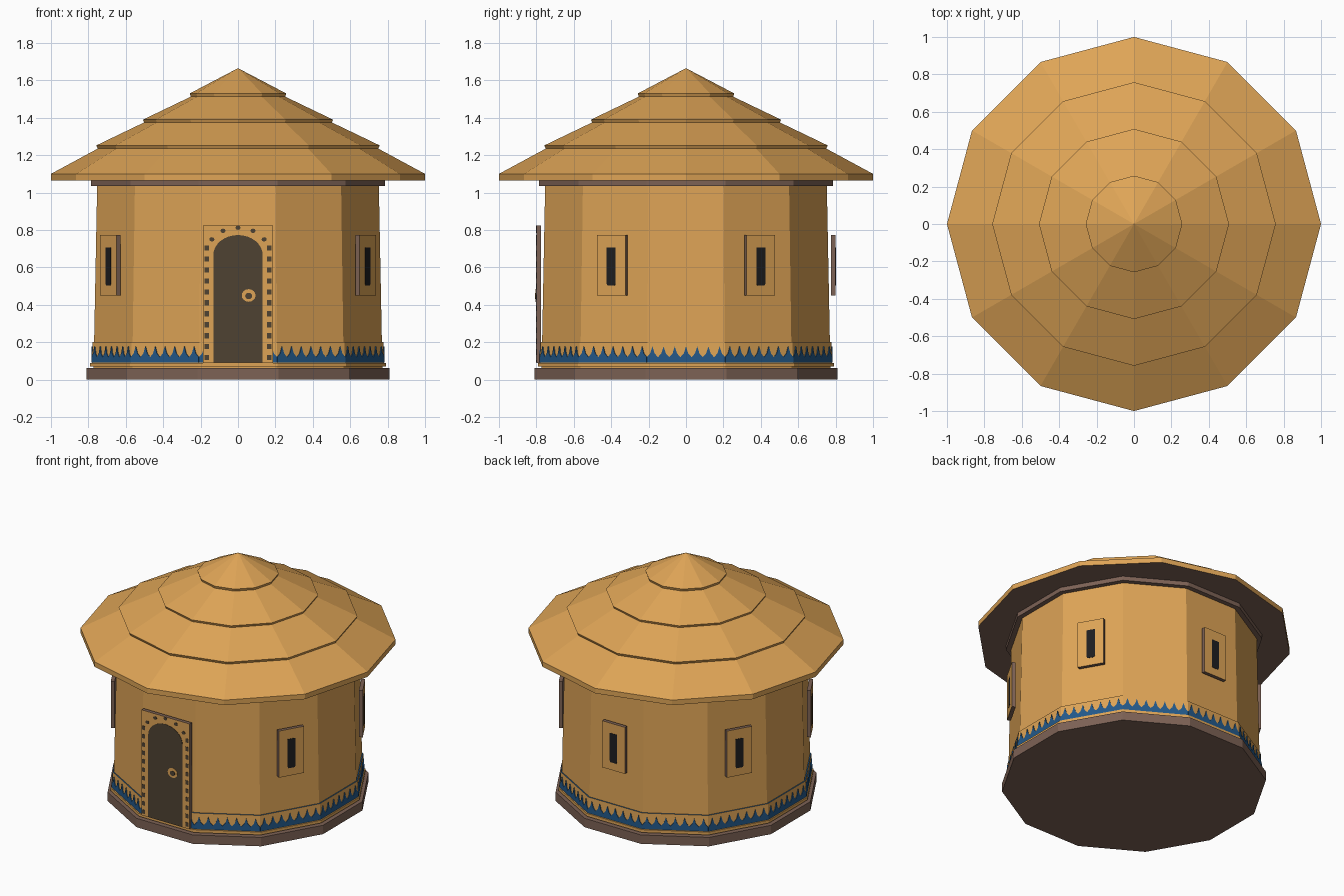
import bpy, bmesh, math

if "Cube" in bpy.data.objects:
    bpy.data.objects.remove(bpy.data.objects["Cube"])

SIDES = 12
COS15 = math.cos(math.pi / SIDES)


def material(name, hexcode):
    m = bpy.data.materials.new(name)
    lin = []
    for i in (0, 2, 4):
        c = int(hexcode[i:i + 2], 16) / 255
        lin.append(c / 12.92 if c <= 0.04045 else ((c + 0.055) / 1.055) ** 2.4)
    m.diffuse_color = (*lin, 1)
    m.use_nodes = True
    m.node_tree.nodes["Principled BSDF"].inputs["Base Color"].default_value = m.diffuse_color
    return m


OCHRE = material("ochre clay", "DEA456")
BROWN = material("brown timber", "7D6255")
DARK = material("dark door wood", "4F4232")
BLUE = material("blue paint", "23598A")
BLACK = material("black opening", "1E1E20")


def finish(name, bm, mats, rule=None):
    bm.normal_update()
    for f in bm.faces:
        f.material_index = rule(f) if rule else 0
    me = bpy.data.meshes.new(name)
    bm.to_mesh(me)
    bm.free()
    for m in mats:
        me.materials.append(m)
    ob = bpy.data.objects.new(name, me)
    bpy.context.collection.objects.link(ob)
    return ob


def lathe(name, profile, mats, rule=None, phase=0.5):
    """Twelve-sided turned solid from (corner radius, z), bottom to top."""
    bm = bmesh.new()
    rings = []
    for r, z in profile:
        if r == 0:
            rings.append([bm.verts.new((0, 0, z))] * SIDES)
            continue
        angles = [2 * math.pi * (k + phase) / SIDES for k in range(SIDES)]
        rings.append([bm.verts.new((r * math.cos(a), r * math.sin(a), z)) for a in angles])
    for lo, hi in zip(rings, rings[1:]):
        for k in range(SIDES):
            j = (k + 1) % SIDES
            loop = [lo[k], lo[j], hi[j], hi[k]]
            bm.faces.new(list(dict.fromkeys(loop)))
    bm.faces.new(rings[0][::-1])
    if profile[-1][0] > 0:
        bm.faces.new(rings[-1])
    return finish(name, bm, mats, rule)


def prism(bm, outline, deg, d0, d1):
    """Extrude a (sideways, z) outline on the wall side facing deg."""
    a = math.radians(deg)
    c, s = math.cos(a), math.sin(a)
    back, front = [[bm.verts.new((d * c - u * s, d * s + u * c, z)) for u, z in outline]
                   for d in (d0, d1)]
    n = len(outline)
    faces = [bm.faces.new(front), bm.faces.new(back[::-1])]
    for i in range(n):
        j = (i + 1) % n
        faces.append(bm.faces.new((back[i], back[j], front[j], front[i])))
    return faces


def plates(name, items, mats, rule=None):
    bm = bmesh.new()
    for it in items:
        prism(bm, *it)
    return finish(name, bm, mats, rule)


def rect(u, z, w, h):
    return [(u - w / 2, z - h / 2), (u + w / 2, z - h / 2),
            (u + w / 2, z + h / 2), (u - w / 2, z + h / 2)]


def ellipse(u, z, ru, rz, start=0, end=360, n=16):
    return [(u + ru * math.cos(math.radians(start + (end - start) * i / n)),
             z + rz * math.sin(math.radians(start + (end - start) * i / n)))
            for i in range(n + (end - start < 360))]


# Foundation, wall, skirting and wall plate (flat side to the front)
lathe("foundation", [(0.809 / COS15, 0), (0.809 / COS15, 0.062)], [BROWN])
lathe("wall", [(0.772 / COS15, 0.06), (0.753 / COS15, 1.04)], [OCHRE])
lathe("skirting_foot", [(0.79 / COS15, 0.07), (0.79 / COS15, 0.09)], [OCHRE])
lathe("skirting", [(0.782 / COS15, 0.088), (0.777 / COS15, 0.2)], [OCHRE, BLUE],
      lambda f: int(f.normal.z > 0.9))
lathe("wall_plate", [(0.785 / COS15, 1.035), (0.785 / COS15, 1.066)], [BROWN])

# Thatched roof in four stepped layers (corner to the front)
lathe("roof", [(1.0, 1.065), (1.0, 1.10), (0.75, 1.235), (0.758, 1.252),
               (0.502, 1.375), (0.508, 1.39), (0.252, 1.513), (0.258, 1.53), (0, 1.665)],
      [OCHRE, BROWN], lambda f: int(f.normal.z < -0.9), phase=0)

# Painted blue zigzag round the skirting
half = 0.783 * math.tan(math.pi / SIDES)
TEETH = 7
step = 2 * half / TEETH
zig = [(-half, 0.092), (half, 0.092), (half, 0.12)]
for i in range(TEETH):
    right = half - i * step
    zig += [(right - 0.3 * step, 0.14), (right - 0.5 * step, 0.178),
            (right - 0.7 * step, 0.14), (right - step, 0.12)]
plates("zigzag_band", [(zig, 30 * k, 0.776, 0.784) for k in range(SIDES)], [BLUE])

# Windows: clay-faced plates with timber edges and dark slits
WINDOWS = (-30, 30, 90, 150, 210)


def edge_rule(deg_list):
    """Front faces are clay, edges and backs are timber."""
    def rule(f):
        c = f.calc_center_median()
        for d in deg_list:
            a = math.radians(d)
            n = (math.cos(a), math.sin(a))
            if (f.normal.x * n[0] + f.normal.y * n[1] > 0.99
                    and c.x * n[0] + c.y * n[1] > 0.79):
                return 0
        return 1
    return rule


plates("window_frames", [(rect(0, 0.612, 0.175, 0.325), d, 0.775, 0.8) for d in WINDOWS],
       [OCHRE, BROWN], edge_rule(WINDOWS))
slit = [(-0.022, 0.503), (0.022, 0.503), (0.028, 0.515), (0.028, 0.706),
        (-0.028, 0.706), (-0.028, 0.515)]
plates("window_slits", [(slit, d, 0.798, 0.802) for d in WINDOWS], [BLACK])

# Door surround, arched door, studs and ring handle
FRONT = -90
plates("door_surround", [(rect(0, 0.457, 0.372, 0.735), FRONT, 0.775, 0.8)],
       [OCHRE, BROWN], edge_rule([FRONT]))
arch = [(-0.132, 0.092), (0.132, 0.092)] + ellipse(0, 0.665, 0.132, 0.108, 0, 180)
plates("door", [(arch, FRONT, 0.798, 0.802)], [DARK])
studs = [rect(s * 0.167, 0.118 + 0.0585 * i, 0.022, 0.028) for s in (-1, 1) for i in range(11)]
studs += [ellipse(0.165 * math.cos(math.radians(t)), 0.68 + 0.132 * math.sin(math.radians(t)),
                  0.014, 0.012, n=8) for t in (32, 61, 90, 119, 148)]
plates("door_studs", [(o, FRONT, 0.798, 0.802) for o in studs], [DARK])
plates("ring_handle", [(ellipse(0.057, 0.45, 0.037, 0.034), FRONT, 0.8, 0.804)], [OCHRE])
plates("ring_centre", [(ellipse(0.057, 0.447, 0.019, 0.017), FRONT, 0.802, 0.806)], [DARK])
